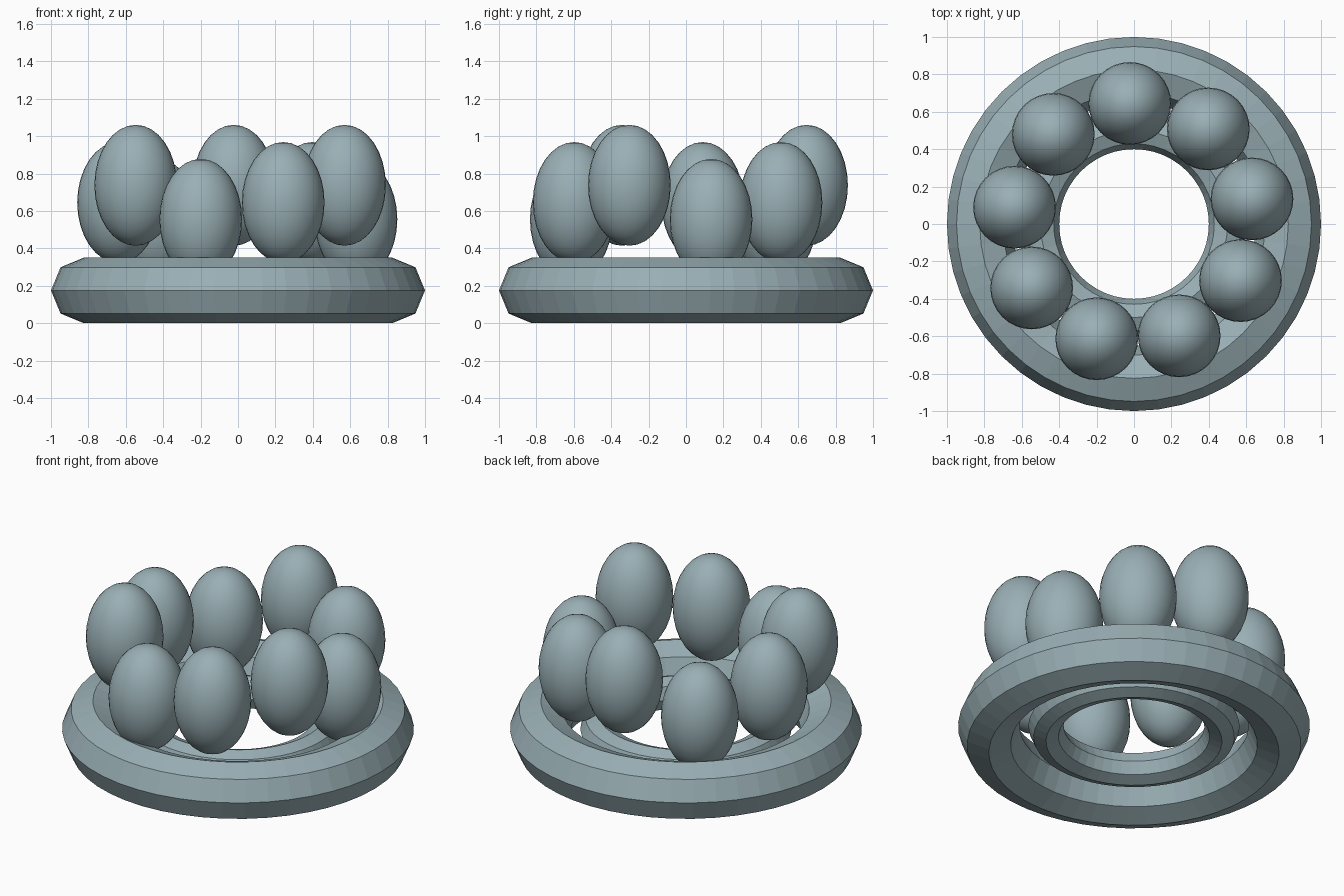
import bpy
import math

if "Cube" in bpy.data.objects:
    bpy.data.objects.remove(bpy.data.objects["Cube"])

mat = bpy.data.materials.new("grey_blue")
mat.diffuse_color = (0.32, 0.43, 0.46, 1)
mat.use_nodes = True
mat.node_tree.nodes["Principled BSDF"].inputs["Base Color"].default_value = mat.diffuse_color


def finish(name):
    obj = bpy.context.object
    obj.name = name
    obj.data.materials.append(mat)
    return obj


# Two concentric faceted rings, both centred at the same height
for name, major, minor in (("outer_ring", 0.825, 0.175), ("inner_ring", 0.5, 0.1)):
    bpy.ops.mesh.primitive_torus_add(
        major_segments=48, minor_segments=8,
        major_radius=major, minor_radius=minor, location=(0, 0, 0.175))
    finish(name)

# Nine smooth eggs in a circle, stepping through three heights
heights = (0.555, 0.645, 0.737)
for i in range(9):
    a = math.radians(12 + 40 * i)
    bpy.ops.mesh.primitive_uv_sphere_add(
        segments=32, ring_count=16, radius=1,
        location=(0.645 * math.cos(a), 0.645 * math.sin(a), heights[i % 3]))
    egg = finish(f"egg_{i + 1}")
    egg.scale = (0.221, 0.221, 0.323)
    bpy.ops.object.transform_apply(location=False, rotation=False, scale=True)
    bpy.ops.object.shade_smooth()
